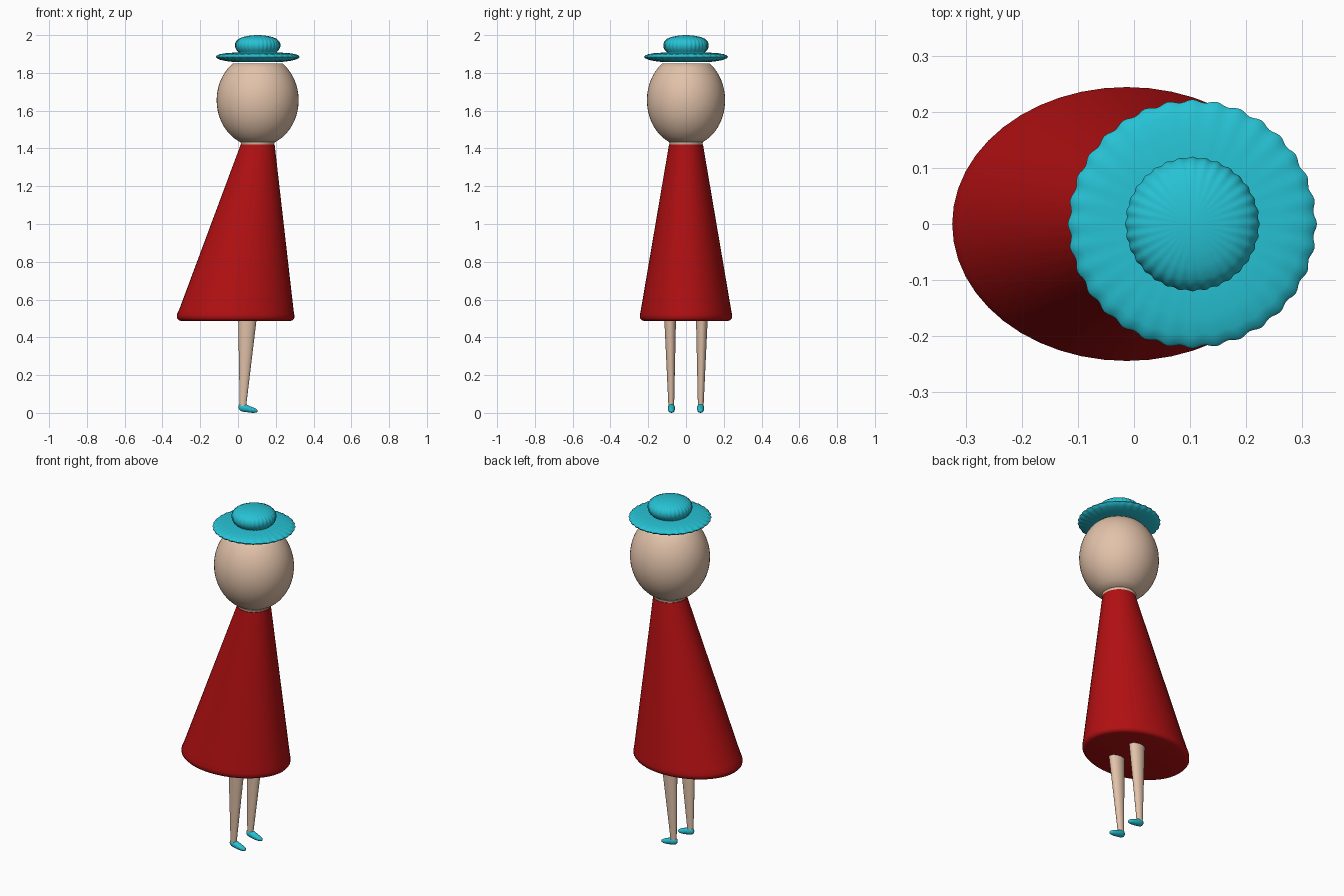
import bpy, bmesh, math
from mathutils import Vector

if "Cube" in bpy.data.objects:
    bpy.data.objects.remove(bpy.data.objects["Cube"])


def material(name, rgb):
    m = bpy.data.materials.new(name)
    m.diffuse_color = (*rgb, 1)
    m.use_nodes = True
    m.node_tree.nodes["Principled BSDF"].inputs["Base Color"].default_value = m.diffuse_color
    return m


TEAL = material("teal", (0.020, 0.54, 0.66))
RED = material("deep red", (0.44, 0.005, 0.006))
SKIN = material("skin", (0.76, 0.54, 0.40))


def loft(name, rings, mat, segments=40, axis='Z', ribs=0, depth=0.0, angle=50):
    """Closed skin through elliptical rings (position, cu, cv, ru, rv)."""
    bm = bmesh.new()
    loops = []
    for p, cu, cv, ru, rv in rings:
        loop = []
        for i in range(segments):
            a = 2 * math.pi * i / segments
            k = 1 + depth * (math.cos(ribs * a) - 1) if ribs else 1
            u, v = cu + ru * k * math.cos(a), cv + rv * k * math.sin(a)
            loop.append(bm.verts.new(Vector((u, v, p) if axis == 'Z' else (p, u, v))))
        loops.append(loop)
    for lo, hi in zip(loops, loops[1:]):
        for i in range(segments):
            j = (i + 1) % segments
            bm.faces.new((lo[i], lo[j], hi[j], hi[i]))
    bm.faces.new(loops[0][::-1])
    bm.faces.new(loops[-1])
    bmesh.ops.recalc_face_normals(bm, faces=bm.faces[:])
    mesh = bpy.data.meshes.new(name)
    bm.to_mesh(mesh)
    bm.free()
    mesh.materials.append(mat)
    ob = bpy.data.objects.new(name, mesh)
    bpy.context.collection.objects.link(ob)
    bpy.ops.object.select_all(action='DESELECT')
    ob.select_set(True)
    bpy.context.view_layer.objects.active = ob
    bpy.ops.object.shade_smooth_by_angle(angle=math.radians(angle))
    return ob


CX = 0.104  # head, neck and hat axis

# Dress: leaning cone with a rounded hem
loft("dress", [(0.487, -0.012, 0, 0.290, 0.222),
               (0.491, -0.012, 0, 0.302, 0.235),
               (0.502, -0.013, 0, 0.311, 0.244),
               (0.520, -0.013, 0, 0.311, 0.244),
               (0.545, -0.009, 0, 0.303, 0.239),
               (1.420, CX, 0, 0.090, 0.090)], RED, segments=48)

# Neck flaring into the head
loft("neck", [(1.40, CX, 0, 0.087, 0.087), (1.425, CX, 0, 0.087, 0.087),
              (1.445, CX, 0, 0.098, 0.096)], SKIN)

# Head: ellipsoid cut flat under the hat
head = []
for i in range(19):
    z = -0.222 + 0.418 * i / 18
    k = math.sqrt(1 - (z / 0.246) ** 2)
    head.append((1.655 + z, CX, 0, 0.217 * k, 0.207 * k))
loft("head", head, SKIN, segments=48)

# Hat: ribbed brim and crown
brim = [(1.858, 0.13), (1.863, 0.170), (1.870, 0.200), (1.878, 0.217),
        (1.885, 0.222), (1.892, 0.217), (1.899, 0.200), (1.905, 0.165),
        (1.908, 0.11)]
loft("hat_brim", [(z, CX, 0, r, r) for z, r in brim], TEAL, 192, ribs=32, depth=0.012)
crown = [(1.895, 0.090), (1.908, 0.100), (1.922, 0.113), (1.938, 0.120),
         (1.954, 0.120), (1.968, 0.114), (1.980, 0.101), (1.990, 0.078),
         (1.996, 0.050), (1.999, 0.025), (2.0, 0.004)]
loft("hat_crown", [(z, CX, 0, r, r) for z, r in crown], TEAL, 192, ribs=32, depth=0.012)

# Legs and shoes, one per side
for side, s in (("front", -1), ("back", 1)):
    loft(side + "_leg", [(0.035, 0.026, s * 0.078, 0.017, 0.015),
                         (0.50, 0.050, s * 0.084, 0.049, 0.031)], SKIN, 24)
    # shoe sections run from heel to toe
    shoe = [(0.003, 0.030, 0.004, 0.006), (0.007, 0.030, 0.010, 0.014),
            (0.015, 0.030, 0.015, 0.020), (0.028, 0.028, 0.018, 0.022),
            (0.045, 0.024, 0.019, 0.020), (0.065, 0.018, 0.018, 0.017),
            (0.085, 0.0135, 0.015, 0.0132), (0.098, 0.011, 0.010, 0.009),
            (0.104, 0.010, 0.004, 0.004)]
    loft(side + "_shoe", [(x, s * 0.077, z, ry, rz) for x, z, ry, rz in shoe],
         TEAL, 20, axis='X', angle=70)
